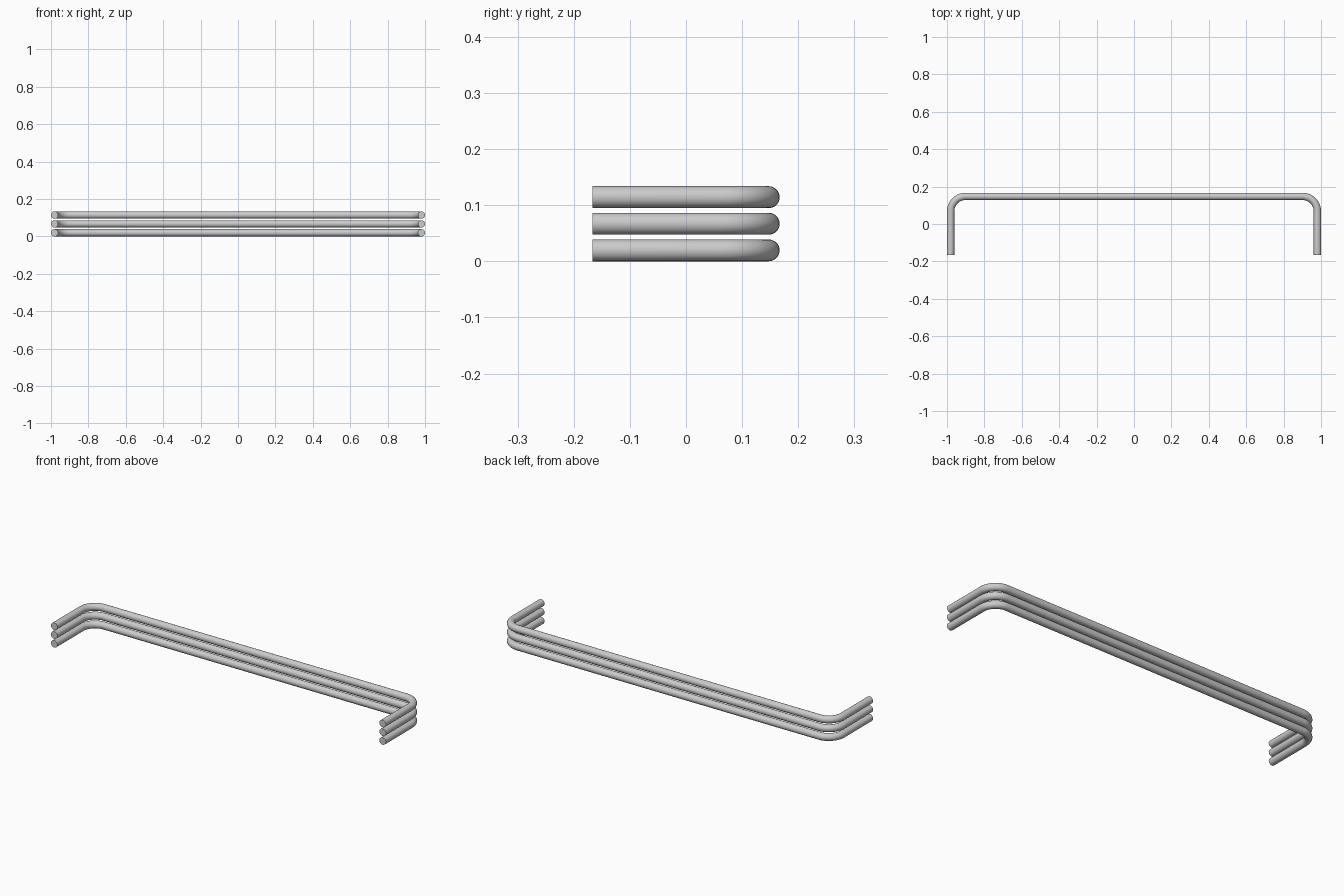
import bpy
from math import sin, cos, pi, radians

if "Cube" in bpy.data.objects:
    bpy.data.objects.remove(bpy.data.objects["Cube"])

R = 0.0195            # tube radius
BEND = 0.08           # bend radius on the tube centre line
X = 1 - R             # centre line of the side arms
Y_FRONT, Y_BACK = -0.167, 0.167 - R
PITCH = 0.0474        # spacing between bars
STEPS = 10            # segments per bend


def bar_path():
    """U-shaped centre line: left arm, bend, long run, bend, right arm."""
    cx, cy = X - BEND, Y_BACK - BEND
    right = [(X, Y_FRONT)]
    for i in range(STEPS + 1):
        a = pi / 2 * i / STEPS
        right.append((cx + BEND * cos(a), cy + BEND * sin(a)))
    left = [(-x, y) for x, y in right]
    return left + right[::-1]


def make_bar(name, z):
    curve = bpy.data.curves.new(name, 'CURVE')
    curve.dimensions = '3D'
    curve.bevel_depth = R
    curve.bevel_resolution = 8
    curve.use_fill_caps = True
    pts = bar_path()
    spline = curve.splines.new('POLY')
    spline.points.add(len(pts) - 1)
    for p, (x, y) in zip(spline.points, pts):
        p.co = (x, y, z, 1)
    obj = bpy.data.objects.new(name, curve)
    bpy.context.collection.objects.link(obj)
    # Turn into a mesh with smooth tube walls and crisp end caps
    bpy.ops.object.select_all(action='DESELECT')
    obj.select_set(True)
    bpy.context.view_layer.objects.active = obj
    bpy.ops.object.convert(target='MESH')
    bpy.ops.object.shade_smooth_by_angle(angle=radians(35))


# Three stacked bent bars
for i, name in enumerate(("lower_bar", "middle_bar", "upper_bar")):
    make_bar(name, R + i * PITCH)
